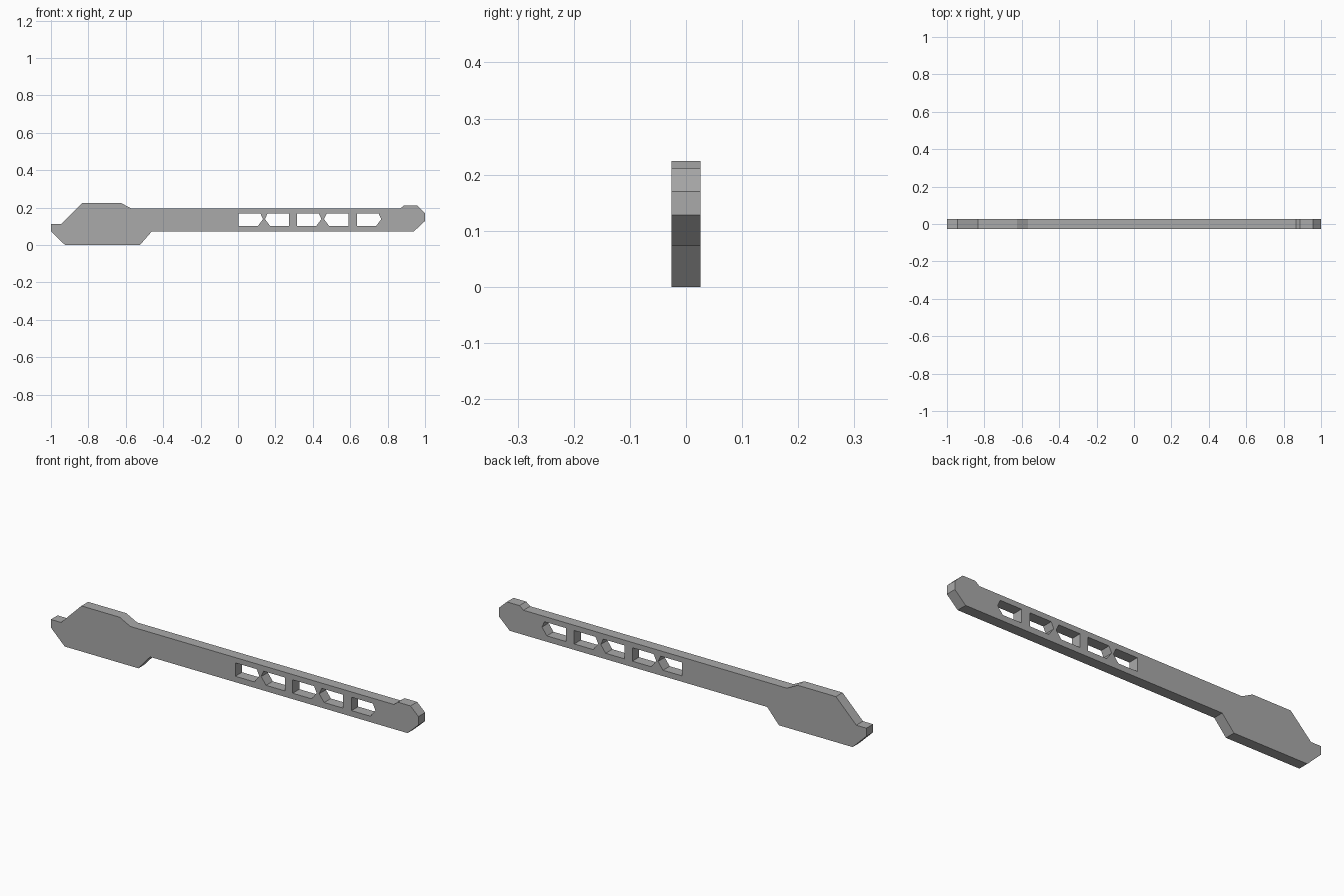
import bpy, math

if "Cube" in bpy.data.objects:
    bpy.data.objects.remove(bpy.data.objects["Cube"])

HALF_THICK = 0.026

# Side outline of the whole bar (x, z)
outline = [(-1, 0.113), (-0.945, 0.113), (-0.834, 0.224), (-0.626, 0.224),
           (-0.567, 0.194), (0.866, 0.194), (0.888, 0.211), (0.957, 0.211),
           (1, 0.170), (1, 0.128), (0.941, 0.073), (-0.46, 0.073),
           (-0.524, 0), (-0.925, 0), (-1, 0.073)]


def slot(blunt_x, direction):
    """Window with a square end at blunt_x and a pointed end along direction."""
    shape = [(0, 0.102), (0.103, 0.102), (0.130, 0.138), (0.116, 0.168), (0, 0.168)]
    return [(blunt_x + direction * x, z) for x, z in shape]


slots = [slot(0.004, 1), slot(0.274, -1), slot(0.316, 1), slot(0.590, -1), slot(0.636, 1)]

# Filled profile with windows, extruded through the thickness
curve = bpy.data.curves.new("bar_profile", 'CURVE')
curve.dimensions = '2D'
curve.fill_mode = 'BOTH'
curve.extrude = HALF_THICK
for points in [outline] + slots:
    spline = curve.splines.new('POLY')
    spline.points.add(len(points) - 1)
    for p, (x, z) in zip(spline.points, points):
        p.co = (x, z, 0, 1)
    spline.use_cyclic_u = True

bar = bpy.data.objects.new("slotted_bar", curve)
bpy.context.collection.objects.link(bar)
bar.rotation_euler.x = math.pi / 2

# Turn into a flat-shaded mesh standing upright
bpy.context.view_layer.objects.active = bar
bar.select_set(True)
bpy.ops.object.convert(target='MESH')
bpy.ops.object.transform_apply(rotation=True)
bpy.ops.object.shade_flat()

grey = bpy.data.materials.new("mid_grey")
grey.diffuse_color = (0.4, 0.4, 0.4, 1)
grey.use_nodes = True
grey.node_tree.nodes["Principled BSDF"].inputs["Base Color"].default_value = grey.diffuse_color
bar.data.materials.clear()
bar.data.materials.append(grey)
